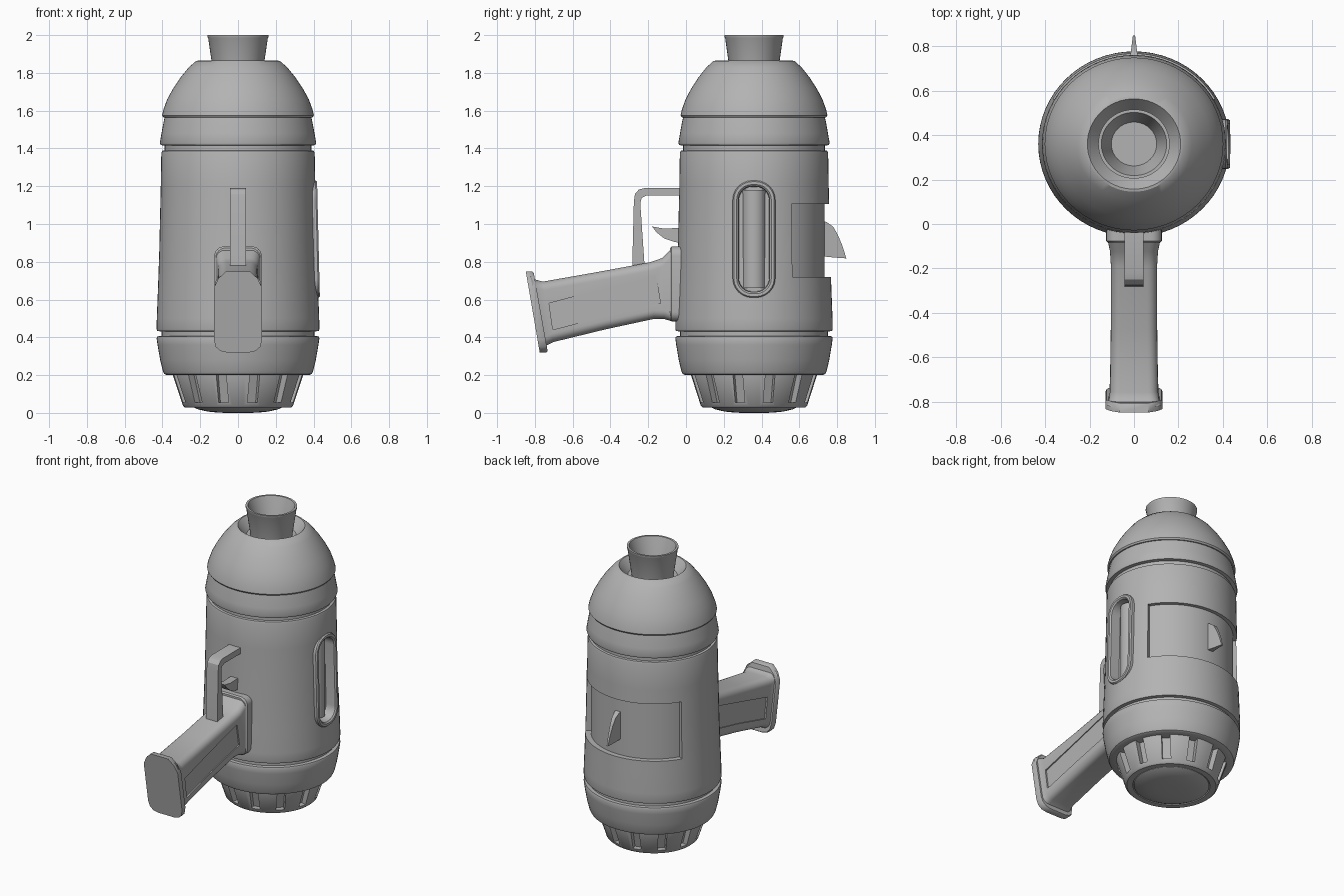
import bpy, bmesh, math

if "Cube" in bpy.data.objects:
    bpy.data.objects.remove(bpy.data.objects["Cube"])

YC, YS, SEG = 0.36, 0.967, 64      # body axis, slight ellipse, roundness
grey = bpy.data.materials.new("neutral_grey")
grey.diffuse_color = (0.45, 0.45, 0.45, 1)
grey.use_nodes = True
grey.node_tree.nodes["Principled BSDF"].inputs["Base Color"].default_value = grey.diffuse_color


def solid(name, loops, smooth=32):
    """Skin a stack of matching closed loops and cap both ends."""
    bm = bmesh.new()
    rings = [[bm.verts.new(p) for p in loop] for loop in loops]
    n = len(rings[0])
    for a, b in zip(rings, rings[1:]):
        for i in range(n):
            j = (i + 1) % n
            bm.faces.new((a[i], a[j], b[j], b[i]))
    bm.faces.new(rings[0][::-1])
    bm.faces.new(rings[-1])
    bmesh.ops.recalc_face_normals(bm, faces=bm.faces)
    me = bpy.data.meshes.new(name)
    bm.to_mesh(me)
    bm.free()
    me.materials.append(grey)
    ob = bpy.data.objects.new(name, me)
    bpy.context.collection.objects.link(ob)
    finish(ob, smooth)
    return ob


def finish(ob, angle=32):
    bpy.ops.object.select_all(action='DESELECT')
    ob.select_set(True)
    bpy.context.view_layer.objects.active = ob
    bpy.ops.object.shade_smooth_by_angle(angle=math.radians(angle))


def polar(r, a, z):
    return (r * math.cos(a), YC + YS * r * math.sin(a), z)


def lathe(name, profile):
    return solid(name, [[polar(r, math.tau * i / SEG, z) for i in range(SEG)]
                        for r, z in profile])


def prism(name, pts, hw):
    """Extrude a (y, z) outline across x; hw is a half width or a rule of y."""
    w = hw if callable(hw) else (lambda y: hw)
    return solid(name, [[(s * w(y), y, z) for y, z in pts] for s in (-1, 1)])


def rrect(cx, cy, hw, hh, r, n=6):
    pts = []
    for k, (sx, sy) in enumerate(((1, 1), (-1, 1), (-1, -1), (1, -1))):
        for i in range(n + 1):
            a = math.pi / 2 * (k + i / n)
            pts.append((cx + sx * (hw - r) + r * math.cos(a),
                        cy + sy * (hh - r) + r * math.sin(a)))
    return pts


def cut(ob, cutters):
    for c in cutters:
        m = ob.modifiers.new("cut", 'BOOLEAN')
        m.operation, m.solver, m.object = 'DIFFERENCE', 'EXACT', c
        bpy.context.view_layer.objects.active = ob
        bpy.ops.object.modifier_apply(modifier=m.name)
        bpy.data.objects.remove(c)
    finish(ob)


# Nozzle with a hollow mouth
lathe("nozzle", [(.128, 1.78), (.158, 1.985), (.161, 1.99), (.161, 2), (.147, 2),
                 (.143, 1.99), (.102, 1.86)])
# Dome with a dished top
lathe("dome", [(.37, 1.56), (.395, 1.565), (.402, 1.575), (.395, 1.605), (.375, 1.66),
               (.345, 1.715), (.305, 1.775), (.26, 1.83), (.222, 1.863), (.21, 1.865),
               (.155, 1.80)])
# Flared collar under the dome, and the core seen in the grooves
lathe("upper_band", [(.39, 1.415), (.41, 1.418), (.414, 1.43), (.405, 1.48),
                     (.394, 1.54), (.388, 1.565), (.37, 1.57)])
lathe("core", [(.405, .35), (.405, .6), (.388, 1.2), (.388, 1.5)])

# Main tank with rear recess and side window slot
body = lathe("tank", [(.415, .432), (.428, .434), (.431, .445), (.43, .5), (.424, .65),
                      (.417, .85), (.409, 1.2), (.406, 1.375), (.402, 1.387), (.39, 1.39)])
arc = [math.radians(30 + 120 * i / 32) for i in range(33)]
recess = solid("recess_cutter", [[polar(.386, a, z) for a in arc] +
                                 [polar(.5, a, z) for a in reversed(arc)]
                                 for z in (.72, 1.105)])
slot = solid("window_cutter", [[(x, y, z) for y, z in rrect(YC, .92, .09, .285, .085)]
                               for x in (.34, .6)])
core = bpy.data.objects["core"]
core_slot = slot.copy()
core_slot.data = slot.data.copy()
bpy.context.collection.objects.link(core_slot)
core_recess = recess.copy()
core_recess.data = recess.data.copy()
bpy.context.collection.objects.link(core_recess)
cut(body, [recess, slot])
cut(core, [core_slot, core_recess])

# Window frame (a cup with a rounded rim) and the gauge tube inside
rim = [(.325, .113), (.418, .113), (.426, .107), (.426, .092), (.418, .083), (.352, .08)]
solid("window_frame", [[(x - .024 * (z - .92), y, z)
                        for y, z in rrect(YC, .92, w, w + .197, w - .01)] for x, w in rim])
solid("gauge_tube", [[(.33 + .062 * math.cos(t), YC + .062 * math.sin(t), z)
                      for t in [math.tau * i / 32 for i in range(32)]] for z in (.66, 1.18)])

# Lower bell
lathe("lower_bell", [(.33, .2), (.378, .2), (.39, .206), (.398, .222), (.412, .28),
                     (.426, .36), (.431, .395), (.427, .405), (.4, .408)])
# Slotted vent cone with an open underside
vent = lathe("vent_cone", [(.2, .05), (.235, .05), (.242, .028), (.28, .028), (.291, .038),
                           (.345, .2), (.345, .22)])
cutters = []
for k in range(12):
    a = math.radians(15 + 30 * k)
    ca, sa = math.cos(a), math.sin(a)
    cutters.append(solid("slot_cutter", [
        [(r * ca - t * sa, YC + YS * (r * sa + t * ca), z)
         for r, z in ((.305, .21), (.258, .055), (.42, .055), (.42, .21))]
        for t in (-.027, .027)]))
cut(vent, cutters)
lathe("base_lens", [(.237, .06), (.236, .03), (.21, .018), (.16, .007), (.1, .001), (.03, 0)])

# Grip: rounded sections from the butt to the tank
stations = [(-.79, .345, .725, .122, .172), (-.765, .358, .705, .112, .172),
            (-.73, .375, .695, .108, .172), (-.45, .442, .745, .104, .15),
            (-.18, .498, .797, .104, .08), (-.12, .497, .82, .108, .03),
            (-.085, .488, .86, .116, 0), (-.06, .484, .87, .12, 0)]
grip = solid("grip", [[(x, yc + tilt * ((lo + hi) / 2 - z), z)
                       for x, z in rrect(0, (lo + hi) / 2, hw, (hi - lo) / 2, .045)]
                      for yc, lo, hi, hw, tilt in stations])
panel = [(-.725, .58), (-.16, .73), (-.135, .58), (-.42, .515), (-.705, .44)]
cut(grip, [solid("panel_cutter", [[(s * x, y, z) for y, z in panel] for x in (.098, .2)])
           for s in (-1, 1)])
solid("grip_collar", [[(x, y, z) for x, z in rrect(0, .683, w, w + .073, .05)]
                      for y, w in ((-.084, .117), (-.076, .125), (.03, .125))])

# Butt plate: chamfered top, rounded bottom, leaning with the grip
half = [(.066, .748), (.105, .71), (.128, .66), (.128, .39), (.118, .35), (.095, .328),
        (.06, .32)]
plate = half + [(-x, z) for x, z in reversed(half)]
solid("butt_plate", [[(x * k, -.848 + t + .172 * (.748 - z), .534 + (z - .534) * k)
                      for x, z in plate]
                     for t, k in ((0, 1), (.034, 1), (.042, .97))], 40)

# Trigger guard, trigger and rear sight fin
prism("trigger_guard", [(0, 1.19), (-.22, 1.19), (-.25, 1.182), (-.27, 1.16), (-.276, 1.12),
                        (-.285, .76), (-.218, .76), (-.242, 1.11), (-.235, 1.138),
                        (-.21, 1.15), (0, 1.15)], .043)
prism("trigger", [(-.18, .987), (-.12, .976), (0, .98), (0, .895), (-.06, .905),
                  (-.115, .923), (-.155, .955)], .026)
prism("rear_fin", [(.71, 1.02), (.745, 1.01), (.78, .985), (.805, .94), (.828, .885),
                   (.849, .818), (.79, .822), (.71, .83)],
      lambda y: .022 - .017 * (y - .71) / .14)
